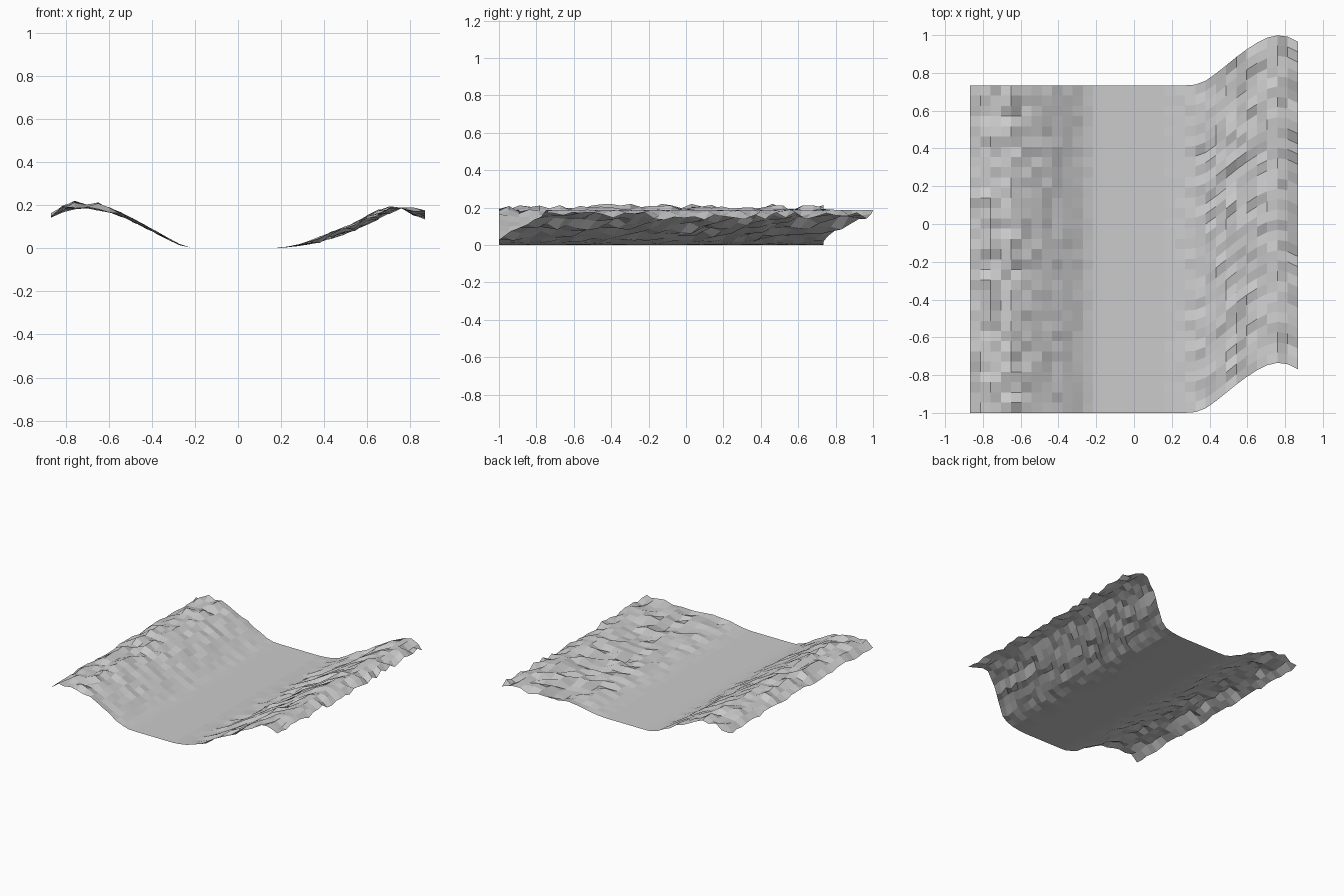
import bpy, bmesh, random

random.seed(4)
N = 32                      # cells per side
HALF = 0.867                # half width in x
STEP = 2 * HALF / N

# Bank profiles: (x, height, noise amplitude, shift in y)
PROFILE = [
    (-0.867, 0.153, 0.013, 0), (-0.813, 0.182, 0.017, 0), (-0.759, 0.201, 0.021, 0),
    (-0.704, 0.194, 0.009, 0), (-0.650, 0.193, 0.021, 0), (-0.596, 0.178, 0.013, 0),
    (-0.542, 0.156, 0.011, 0), (-0.488, 0.130, 0.010, 0), (-0.434, 0.102, 0.009, 0),
    (-0.379, 0.073, 0.007, 0), (-0.325, 0.044, 0.005, 0), (-0.271, 0.017, 0.003, 0),
    (-0.217, 0.002, 0, 0), (0.190, 0.001, 0, 0), (0.271, 0.012, 0.005, 0),
    (0.325, 0.025, 0.008, 0.004), (0.379, 0.040, 0.016, 0.024), (0.434, 0.061, 0.018, 0.063),
    (0.488, 0.080, 0.020, 0.106), (0.542, 0.103, 0.023, 0.150), (0.596, 0.130, 0.023, 0.190),
    (0.650, 0.156, 0.024, 0.225), (0.704, 0.177, 0.019, 0.252), (0.759, 0.187, 0.002, 0.265),
    (0.813, 0.171, 0.019, 0.258), (0.867, 0.157, 0.024, 0.232),
]


def sample(x):
    if x <= PROFILE[0][0]:
        return PROFILE[0][1:]
    for a, b in zip(PROFILE, PROFILE[1:]):
        if x <= b[0]:
            t = (x - a[0]) / (b[0] - a[0])
            return tuple(p + (q - p) * t for p, q in zip(a[1:], b[1:]))
    return PROFILE[-1][1:]


# Valley floor with a rough bank on each side, as one open sheet
bm = bmesh.new()
columns = []
for i in range(N + 1):
    x = -HALF + i * STEP
    height, noise, shift = sample(x)
    if -0.215 < x < 0.185:
        height = noise = 0
    columns.append([
        bm.verts.new((x, -1 + j * STEP + shift,
                      max(0, height + random.uniform(-noise, noise))))
        for j in range(N + 1)])
for a, b in zip(columns, columns[1:]):
    for j in range(N):
        bm.faces.new((a[j], b[j], b[j + 1], a[j + 1]))

mesh = bpy.data.meshes.new("valley_terrain")
bm.to_mesh(mesh)
bm.free()
terrain = bpy.data.objects.new("valley_terrain", mesh)
bpy.context.collection.objects.link(terrain)
